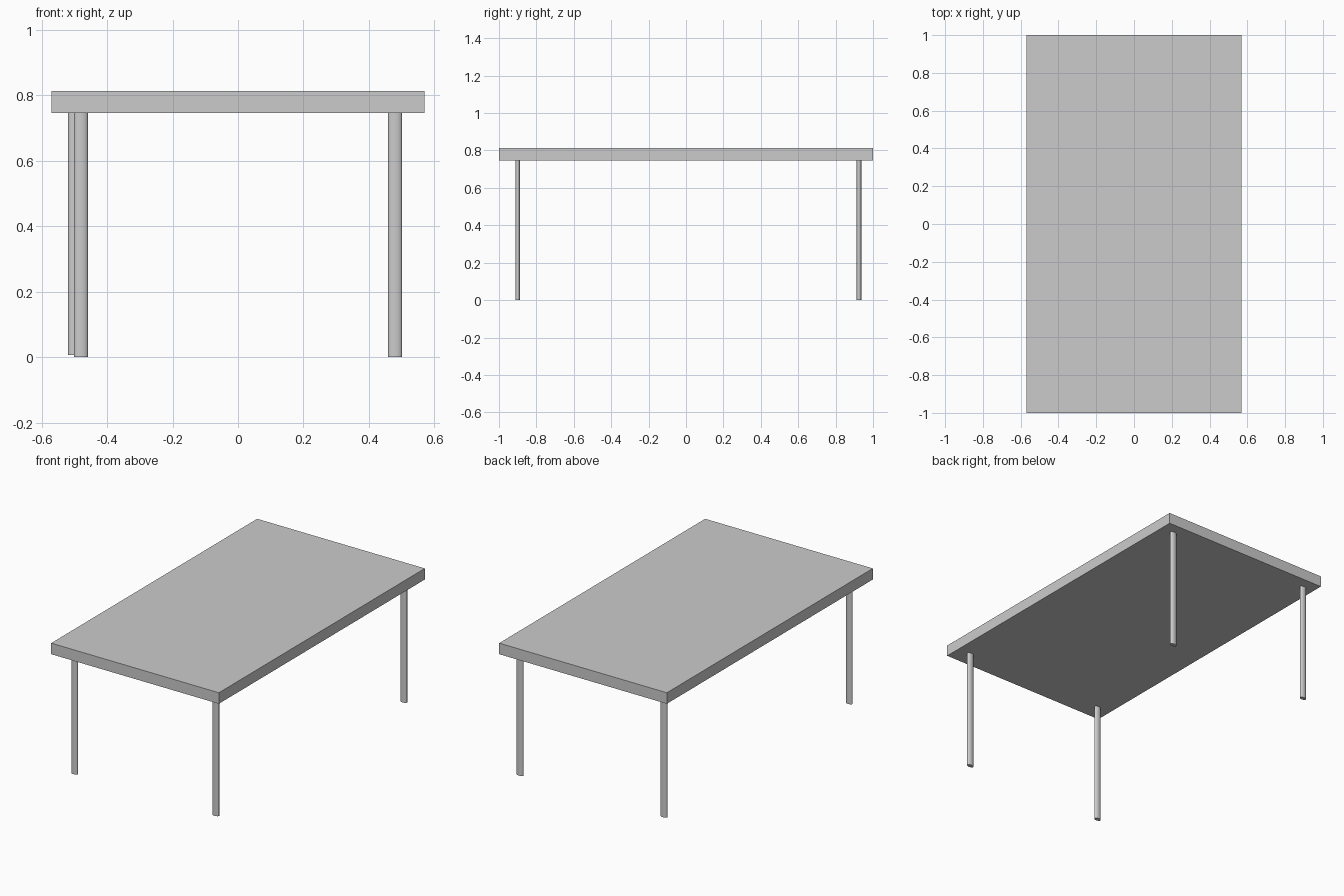
import bpy

cube = bpy.data.objects.get("Cube")
if cube:
    bpy.data.objects.remove(cube, do_unlink=True)

# Single plain grey
GREY = (0.6, 0.6, 0.6, 1.0)
grey = bpy.data.materials.new("grey")
grey.use_nodes = True
grey.diffuse_color = GREY
grey.node_tree.nodes["Principled BSDF"].inputs["Base Color"].default_value = GREY

SLAB_BOTTOM, SLAB_TOP = 0.746, 0.814


def finish(name, scale):
    """Name the active object, apply its scale and give it the grey."""
    obj = bpy.context.object
    obj.name = name
    obj.scale = scale
    bpy.ops.object.transform_apply(location=False, rotation=False, scale=True)
    obj.data.materials.append(grey)
    return obj


# Table top: a thick rectangular slab
bpy.ops.mesh.primitive_cube_add(size=1, location=(0, 0, (SLAB_BOTTOM + SLAB_TOP) / 2))
finish("table_top", (1.14, 2.0, SLAB_TOP - SLAB_BOTTOM))

# Legs: slim oval posts, (x, y, foot height)
legs = {
    "front_right_leg": (-0.48, -0.90, 0.0),
    "front_left_leg": (0.48, -0.90, 0.0),
    "back_right_leg": (-0.498, 0.925, 0.006),
    "back_left_leg": (0.48, 0.925, 0.0),
}
for name, (x, y, foot) in legs.items():
    bpy.ops.mesh.primitive_cylinder_add(
        vertices=32, radius=1, depth=1, location=(x, y, (foot + SLAB_BOTTOM) / 2))
    finish(name, (0.0215, 0.0125, SLAB_BOTTOM - foot))
    bpy.ops.object.shade_smooth_by_angle()
